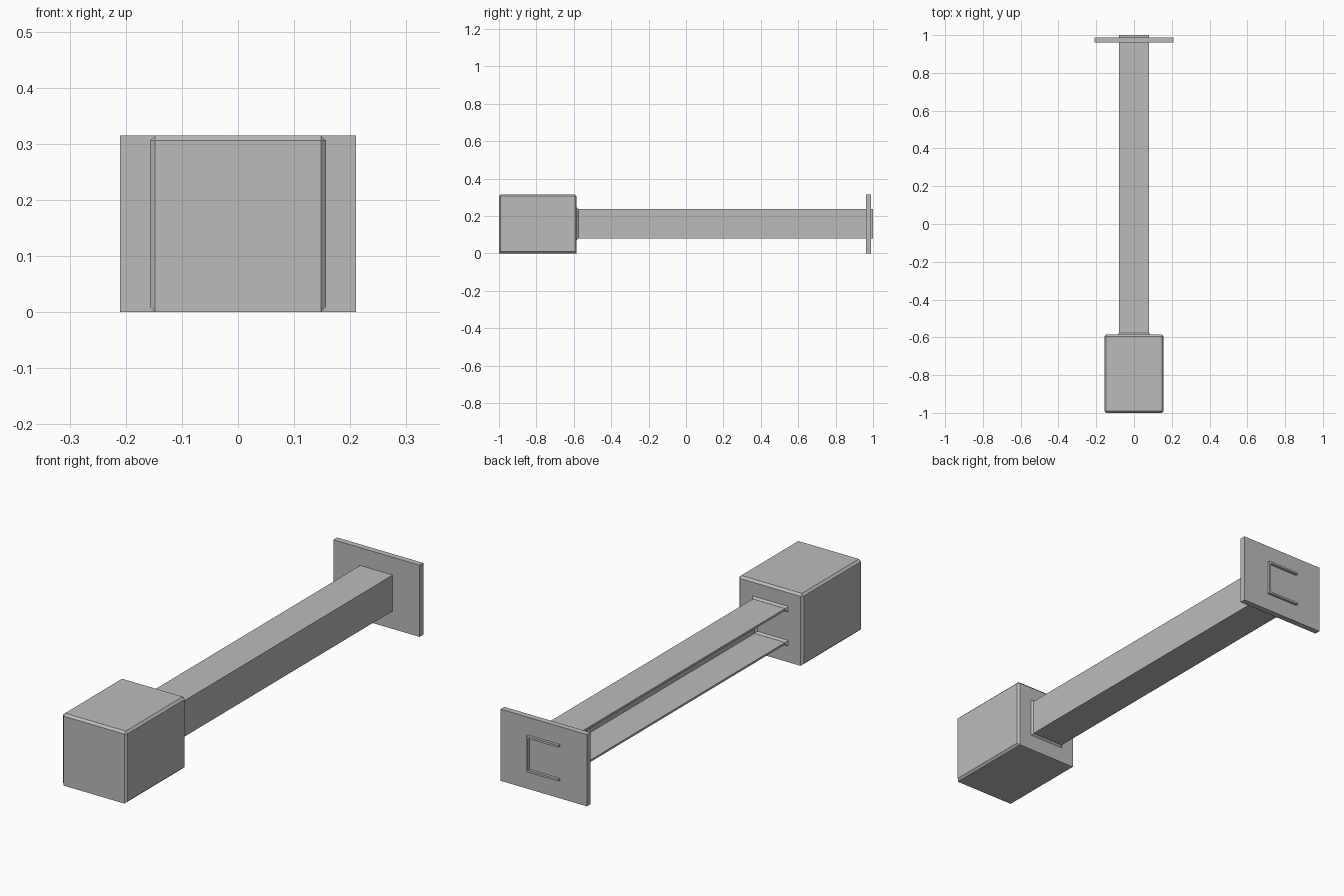
import bpy, bmesh

if "Cube" in bpy.data.objects:
    bpy.data.objects.remove(bpy.data.objects["Cube"])

steel = bpy.data.materials.new("grey steel")
steel.diffuse_color = (0.5, 0.5, 0.5, 1)
steel.use_nodes = True
steel.node_tree.nodes["Principled BSDF"].inputs["Base Color"].default_value = steel.diffuse_color


def finish(name, bm):
    bmesh.ops.recalc_face_normals(bm, faces=bm.faces)
    mesh = bpy.data.meshes.new(name)
    bm.to_mesh(mesh)
    bm.free()
    mesh.materials.append(steel)
    obj = bpy.data.objects.new(name, mesh)
    bpy.context.collection.objects.link(obj)
    return obj


def box(bm, lo, hi):
    verts = bmesh.ops.create_cube(bm, size=1)["verts"]
    for v in verts:
        for i in range(3):
            v.co[i] = (lo[i] + hi[i]) / 2 + v.co[i] * (hi[i] - lo[i])


def channel_profile(grow=0.0):
    """C outline in x, z, open towards -x, grown outwards by an offset."""
    w, h, t, mid = 0.079 + grow, 0.079 + grow, 0.009 + 2 * grow, 0.158
    return [(-w, mid - h), (w, mid - h), (w, mid + h), (-w, mid + h),
            (-w, mid + h - t), (w - t, mid + h - t),
            (w - t, mid - h + t), (-w, mid - h + t)]


def loft(name, profile_a, y_a, profile_b, y_b):
    bm = bmesh.new()
    a = [bm.verts.new((x, y_a, z)) for x, z in profile_a]
    b = [bm.verts.new((x, y_b, z)) for x, z in profile_b]
    n = len(a)
    for i in range(n):
        j = (i + 1) % n
        bm.faces.new((a[i], a[j], b[j], b[i]))
    # end caps as quads: lower flange, web, upper flange
    for ring in (a, b):
        for quad in ((0, 1, 6, 7), (1, 2, 5, 6), (2, 3, 4, 5)):
            bm.faces.new([ring[k] for k in quad])
    return finish(name, bm)


# Chamfered end block; its lower front and back edges stay square
X, Y0, Y1, H, C = 0.157, -1.0, -0.585, 0.315, 0.0095
bm = bmesh.new()
box(bm, (-X, Y0, 0), (X, Y1, H))
bmesh.ops.bevel(bm, geom=bm.edges[:], offset=C, segments=1, affect='EDGES')
for v in bm.verts:
    if v.co.z < C * 1.5 and abs(v.co.x) < X - C / 2:
        v.co.z = 0
        v.co.y = Y0 if v.co.y < (Y0 + Y1) / 2 else Y1
bmesh.ops.remove_doubles(bm, verts=bm.verts[:], dist=0.0005)
finish("end_block", bm)

# Open channel beam running through the end plate
loft("channel_beam", channel_profile(), Y1, channel_profile(), 1.0)

# Weld fillet around the beam where it meets the block
loft("weld_fillet", channel_profile(0.008), Y1, channel_profile(0.0003), Y1 + 0.009)

# End plate
bm = bmesh.new()
box(bm, (-0.21, 0.962, 0), (0.21, 0.988, H))
finish("end_plate", bm)
